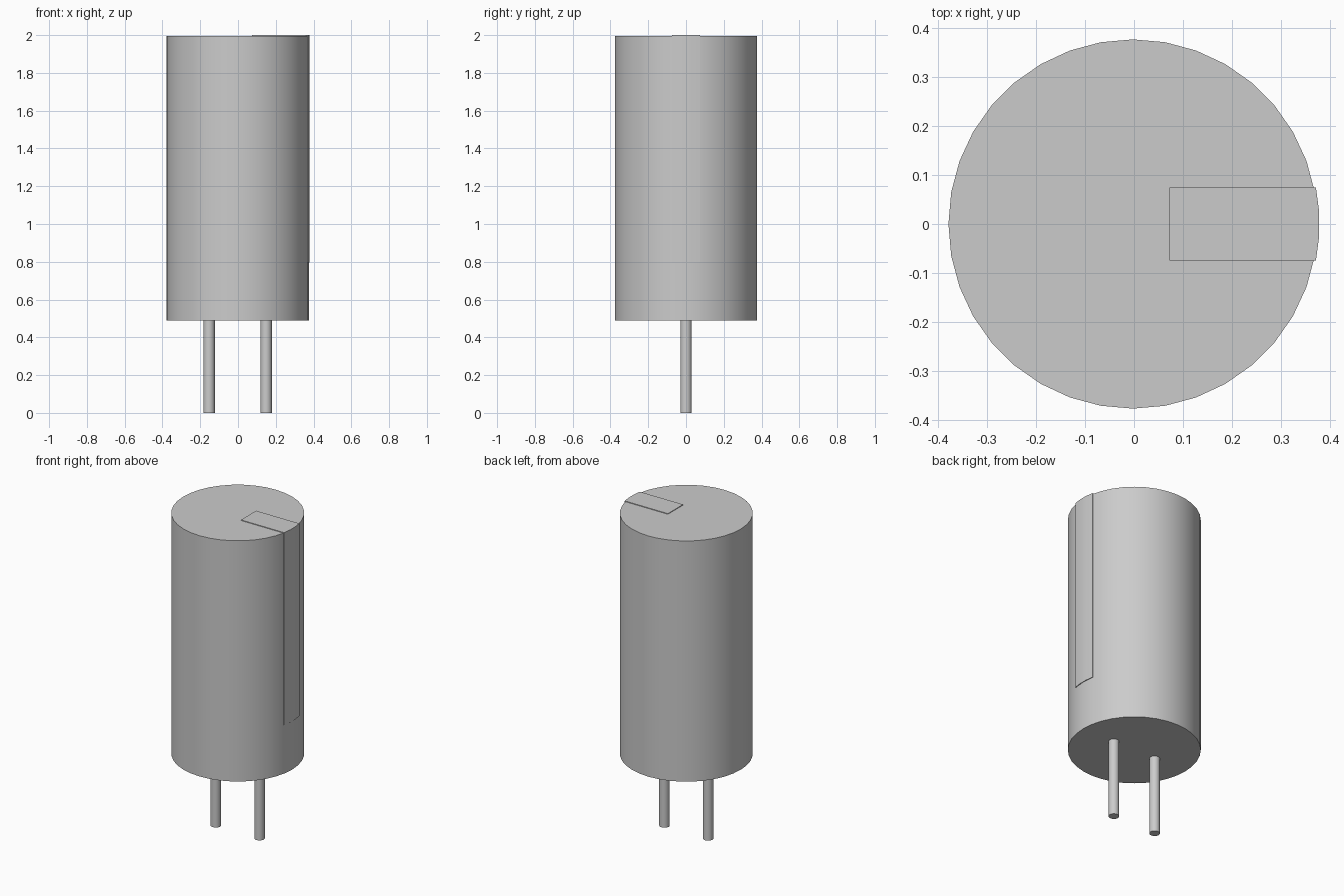
import bpy, bmesh, math

cube = bpy.data.objects.get("Cube")
if cube:
    bpy.data.objects.remove(cube, do_unlink=True)

CENTRE_X = -0.002
BODY_R, BODY_BOTTOM, BODY_TOP = 0.377, 0.49, 1.996

grey = bpy.data.materials.new("light_grey")
grey.use_nodes = True
grey.diffuse_color = (0.6, 0.6, 0.6, 1)
grey.node_tree.nodes["Principled BSDF"].inputs["Base Color"].default_value = (0.6, 0.6, 0.6, 1)


def prism(name, outline, bottom, top):
    """Extrude a flat outline upwards into a closed solid."""
    bm = bmesh.new()
    base = bm.faces.new([bm.verts.new((x, y, bottom)) for x, y in outline])
    result = bmesh.ops.extrude_face_region(bm, geom=[base], use_keep_orig=True)
    verts = [v for v in result["geom"] if isinstance(v, bmesh.types.BMVert)]
    bmesh.ops.translate(bm, verts=verts, vec=(0, 0, top - bottom))
    bmesh.ops.recalc_face_normals(bm, faces=bm.faces)
    mesh = bpy.data.meshes.new(name)
    bm.to_mesh(mesh)
    bm.free()
    mesh.materials.append(grey)
    obj = bpy.data.objects.new(name, mesh)
    bpy.context.collection.objects.link(obj)
    bpy.ops.object.select_all(action="DESELECT")
    obj.select_set(True)
    bpy.context.view_layer.objects.active = obj
    bpy.ops.object.shade_smooth_by_angle(angle=math.radians(30))
    return obj


def arc(cx, radius, start, sweep, steps):
    """Points along an arc, given in radians, centred on (cx, 0)."""
    angles = [start + sweep * i / steps for i in range(steps + 1)]
    return [(cx + radius * math.cos(a), radius * math.sin(a)) for a in angles]


# Cylindrical can
prism("body", arc(CENTRE_X, BODY_R, 0, math.tau, 36)[:-1], BODY_BOTTOM, BODY_TOP)

# Polarity strip, slightly proud of the side and the top
half_width, strip_r = 0.075, 0.381
half_angle = math.asin(half_width / strip_r)
inner_x = CENTRE_X + 0.075
strip = [(inner_x, -half_width)]
strip += arc(CENTRE_X, strip_r, -half_angle, 2 * half_angle, 3)
strip += [(inner_x, half_width)]
prism("marking_strip", strip, 0.795, 2.0)

# Two wire leads
for side, name in ((-1, "right_lead"), (1, "left_lead")):
    circle = arc(CENTRE_X + side * 0.151, 0.03, 0, math.tau, 24)[:-1]
    prism(name, circle, 0, BODY_BOTTOM)
